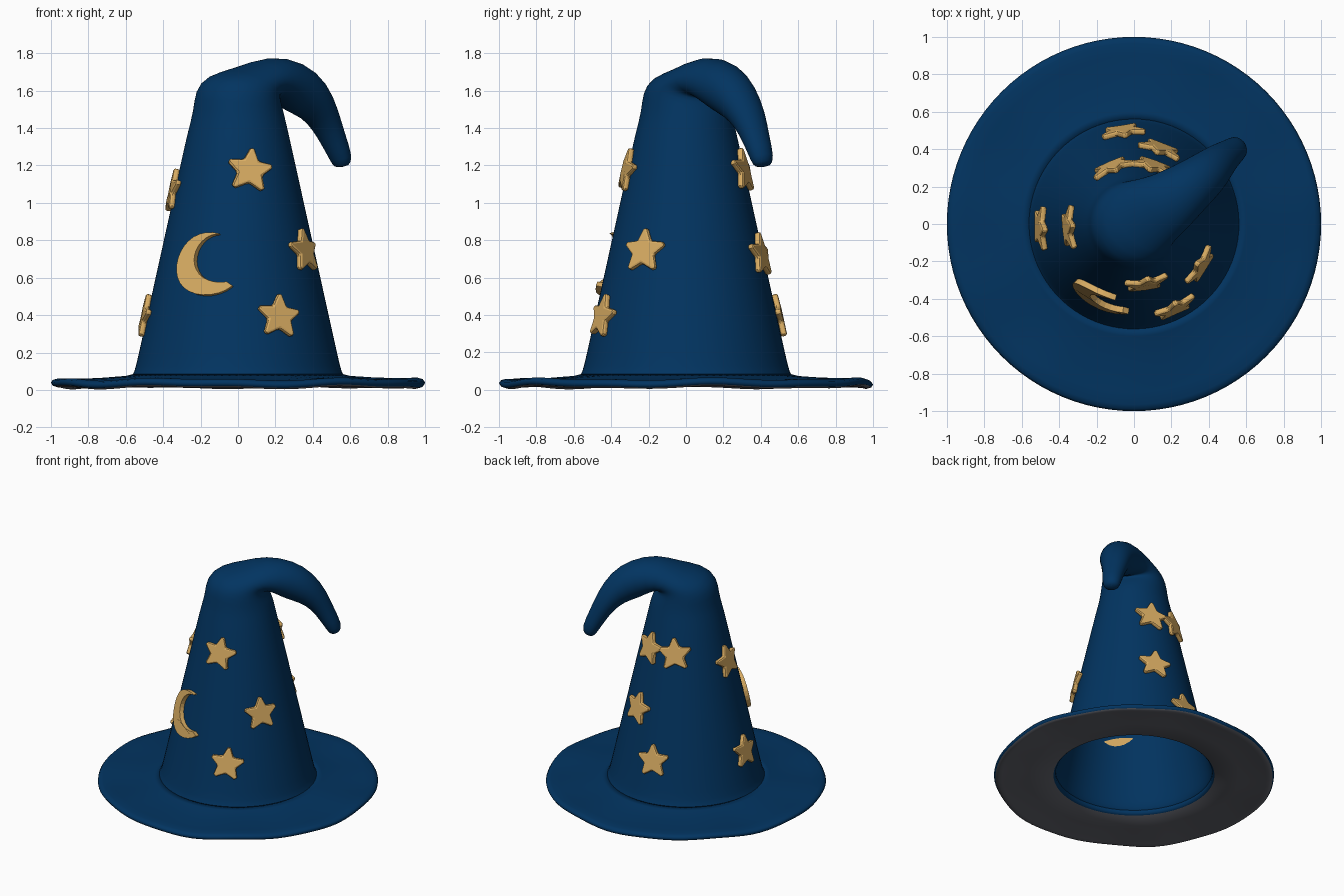
import bpy, bmesh, math
from mathutils import Vector

if "Cube" in bpy.data.objects:
    bpy.data.objects.remove(bpy.data.objects["Cube"])


def material(name, rgb):
    m = bpy.data.materials.new(name)
    m.diffuse_color = (*rgb, 1)
    m.use_nodes = True
    m.node_tree.nodes["Principled BSDF"].inputs["Base Color"].default_value = m.diffuse_color
    return m


BLUE = material("navy felt", (0.0005, 0.034, 0.118))
GOLD = material("gold felt", (0.70, 0.42, 0.125))
GREY = material("dark grey lining", (0.115, 0.12, 0.142))


def finish(name, bm, mats):
    bmesh.ops.recalc_face_normals(bm, faces=bm.faces)
    me = bpy.data.meshes.new(name)
    bm.to_mesh(me)
    bm.free()
    ob = bpy.data.objects.new(name, me)
    bpy.context.collection.objects.link(ob)
    for m in mats:
        me.materials.append(m)
    return ob


def bridge(bm, rings, closed=False):
    """Quad strips between successive vertex rings."""
    faces = []
    pairs = list(zip(rings, rings[1:])) + ([(rings[-1], rings[0])] if closed else [])
    for k, (a, b) in enumerate(pairs):
        n = len(a)
        for i in range(n):
            j = (i + 1) % n
            f = bm.faces.new((a[i], a[j], b[j], b[i]))
            f.smooth = True
            faces.append((k, f))
    return faces


def cone_r(z):
    return 0.553 - 0.222 * (z - 0.1)


# Crown: upright cone that folds over and droops towards +x +y.
# Each ring: outer point (s, z), inner point (s, z), half width sideways
DIR, SIDE = Vector((0.8, 0.6, 0)), Vector((-0.6, 0.8, 0))
UP = Vector((0, 0, 1))
rings_def = [(-0.575, 0.065, 0.575, 0.065, 0.575), (-0.556, 0.095, 0.556, 0.095, 0.556)]
for z in (0.15, 0.4, 0.7, 1.0, 1.25, 1.38):
    r = cone_r(z)
    rings_def.append((-r, z, r, z, r))
rings_def += [
    (-0.235, 1.50, 0.255, 1.44, 0.245),
    (-0.228, 1.61, 0.24, 1.49, 0.237),
    (-0.15, 1.69, 0.215, 1.535, 0.225),
    (0.02, 1.722, 0.20, 1.57, 0.20),
    (0.20, 1.79, 0.245, 1.545, 0.17),
    (0.40, 1.755, 0.33, 1.485, 0.14),
    (0.54, 1.66, 0.44, 1.45, 0.12),
    (0.635, 1.51, 0.52, 1.385, 0.095),
    (0.69, 1.37, 0.58, 1.30, 0.075),
    (0.745, 1.25, 0.635, 1.215, 0.066),
    (0.725, 1.195, 0.655, 1.185, 0.045)]
bm = bmesh.new()
N = 40
rings = []
for so, zo, si, zi, hw in rings_def:
    o, i = DIR * so + UP * zo, DIR * si + UP * zi
    c, ax = (o + i) / 2, (o - i) / 2
    if so > 0.1:
        c = c - SIDE * (0.02 if so < 0.6 else 0.005)
    rings.append([bm.verts.new(c + ax * math.cos(t) + SIDE * hw * math.sin(t))
                  for t in (2 * math.pi * k / N for k in range(N))])
bridge(bm, rings)
bm.faces.new(rings[-1]).smooth = True
crown = finish("crown", bm, [BLUE])
sol = crown.modifiers.new("felt", "SOLIDIFY")
sol.thickness, sol.offset = 0.01, -1
sub = crown.modifiers.new("smooth", "SUBSURF")
sub.levels = sub.render_levels = 1

# Brim: thin wavy disc with a rolled edge and a grey underside
profile = [(0.56, 0.085), (0.60, 0.075), (0.75, 0.062), (0.90, 0.056), (0.965, 0.058),
           (0.99, 0.05), (1.0, 0.036), (0.99, 0.02), (0.965, 0.012),
           (0.945, 0.017), (0.75, 0.026), (0.575, 0.035), (0.56, 0.05)]
bm = bmesh.new()
N = 96
rings = []
for r, z in profile:
    f = max(0, (r - 0.58) / 0.42)
    ring = []
    for k in range(N):
        t = 2 * math.pi * k / N
        wave = f * (0.006 * math.sin(6 * t + 0.6) + 0.004 * math.sin(11 * t))
        ring.append(bm.verts.new((r * math.cos(t), r * math.sin(t), z + wave)))
    rings.append(ring)
for k, f in bridge(bm, rings, closed=True):
    f.material_index = 1 if 7 <= k <= 10 else 0
finish("brim", bm, [BLUE, GREY])


# Padded shapes wrapped onto the cone
def patch(name, outline, azimuth, z0, spin=0.0):
    bm = bmesh.new()
    cs, sn = math.cos(math.radians(spin)), math.sin(math.radians(spin))

    def wrap(x, y, h):
        u, w = x * cs - y * sn, x * sn + y * cs
        z = z0 + w * 0.976
        a = math.radians(azimuth) + u / cone_r(z0)
        r = cone_r(z) + h
        return bm.verts.new((r * math.cos(a), r * math.sin(a), z + h * 0.2))

    low, high = [[wrap(x, y, h) for x, y in outline] for h in (-0.004, 0.03)]
    bm.faces.new(low[::-1])
    bm.faces.new(high)
    for _, f in bridge(bm, [low, high]):
        f.smooth = False
    ob = finish(name, bm, [GOLD])
    bev = ob.modifiers.new("soft edge", "BEVEL")
    bev.width, bev.segments, bev.limit_method = 0.012, 2, "ANGLE"
    bev.angle_limit = math.radians(50)


def polar(r, deg):
    return (r * math.cos(math.radians(deg)), r * math.sin(math.radians(deg)))


# Five pointed star with blunted tips
star = []
for k in range(5):
    d = 90 + 72 * k
    star += [polar(0.119, d - 6), polar(0.126, d), polar(0.119, d + 6), polar(0.068, d + 36)]

for n, (x, y, z, spin) in enumerate([
        (0.06, -0.30, 1.17, -8), (0.35, -0.22, 0.74, 0), (0.21, -0.43, 0.39, -6),
        (-0.33, -0.02, 1.06, 6), (-0.49, -0.02, 0.39, -6), (-0.06, 0.50, 0.39, 5),
        (0.14, 0.40, 0.72, -5), (-0.11, 0.29, 1.17, 6), (0.095, 0.295, 1.17, -5)]):
    patch(f"star_{n + 1}", star, math.degrees(math.atan2(y, x)), z, spin)

# Crescent moon: outer arc one way, inner arc back
moon = []
for k in range(21):
    x, y = polar(0.172, 73 + 242 * k / 20)
    moon.append((x * 1.08 + 0.03, y))
for k in range(17):
    x, y = polar(0.143 - 0.02 * k / 16, 284 - 188 * k / 16)
    moon.append((x * 1.08 + 0.095, y + 0.04))
patch("moon", moon, 245, 0.67)
